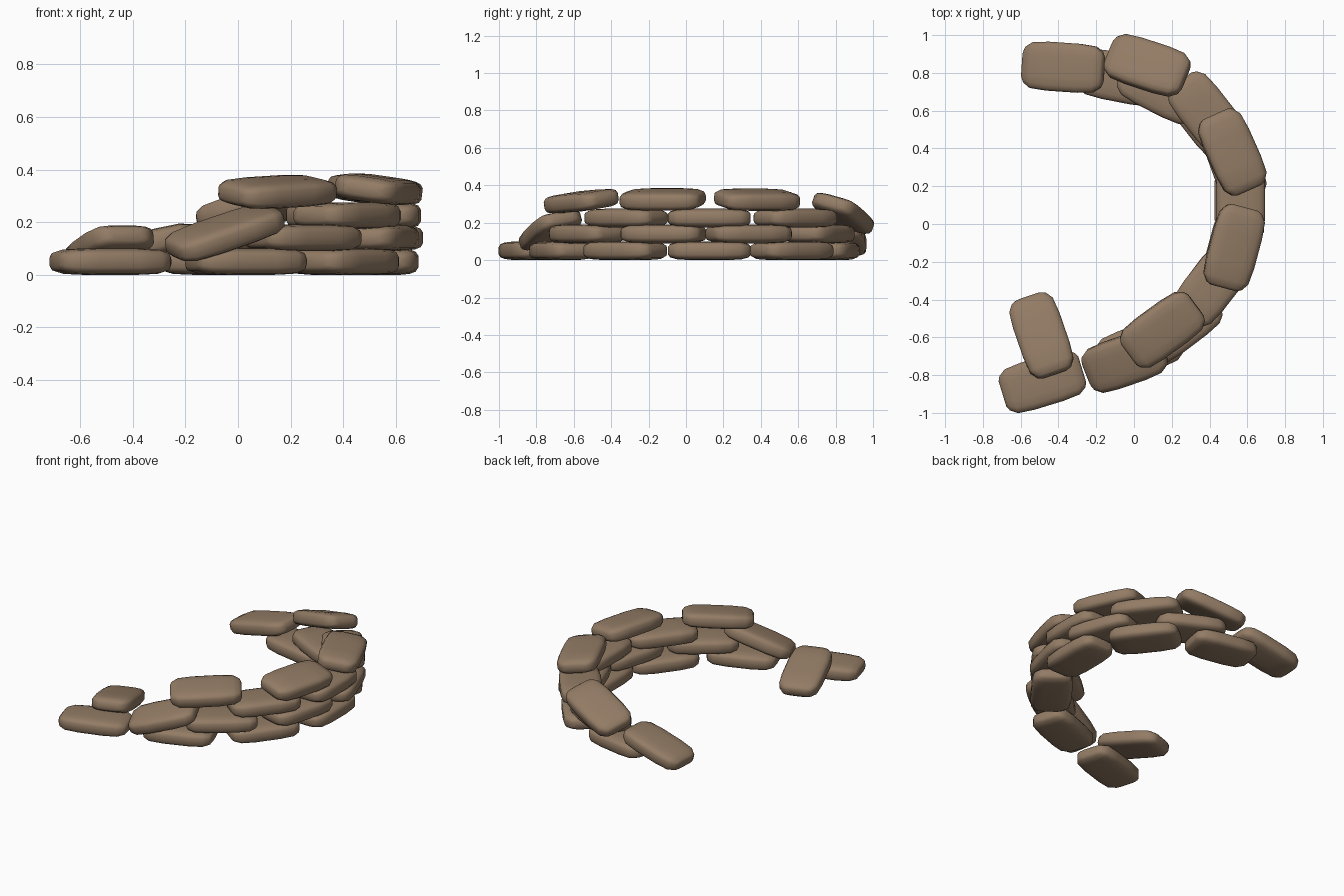
import bpy, bmesh, math
from mathutils import Matrix

if "Cube" in bpy.data.objects:
    bpy.data.objects.remove(bpy.data.objects["Cube"])

mat = bpy.data.materials.new("burlap_brown")
mat.diffuse_color = (0.29, 0.20, 0.13, 1)
mat.use_nodes = True
mat.node_tree.nodes["Principled BSDF"].inputs["Base Color"].default_value = mat.diffuse_color

# cross sections along one sandbag: x, half width, half height
SECTIONS = [(-0.221, 0.070, 0.022), (-0.209, 0.096, 0.036), (-0.170, 0.123, 0.047),
            (-0.08, 0.131, 0.051), (0.08, 0.131, 0.051),
            (0.170, 0.123, 0.047), (0.209, 0.096, 0.036), (0.221, 0.070, 0.022)]
SIDES = 16


def spow(v, p):
    return math.copysign(abs(v) ** p, v)


# shared sandbag mesh: lofted rounded rectangles with closed ends
bm = bmesh.new()
rings = []
for x, w, h in SECTIONS:
    ring = []
    for i in range(SIDES):
        a = 2 * math.pi * (i + 0.5) / SIDES
        ring.append(bm.verts.new((x, w * spow(math.cos(a), 0.5), h * spow(math.sin(a), 0.5))))
    rings.append(ring)
for r0, r1 in zip(rings, rings[1:]):
    for i in range(SIDES):
        j = (i + 1) % SIDES
        bm.faces.new((r0[i], r0[j], r1[j], r1[i]))
bm.faces.new(rings[0])
bm.faces.new(rings[-1][::-1])
bmesh.ops.recalc_face_normals(bm, faces=bm.faces)
for f in bm.faces:
    f.smooth = True
mesh = bpy.data.meshes.new("sandbag")
bm.to_mesh(mesh)
bm.free()
mesh.materials.append(mat)


def bag(name, x, y, z, yaw, pitch=0, roll=0):
    ob = bpy.data.objects.new(name, mesh)
    bpy.context.collection.objects.link(ob)
    r = math.radians
    ob.matrix_world = (Matrix.Translation((x, y, z)) @ Matrix.Rotation(r(yaw), 4, 'Z')
                       @ Matrix.Rotation(r(-pitch), 4, 'Y') @ Matrix.Rotation(r(roll), 4, 'X'))


# level courses: centre x, y, yaw
courses = {
    0.05: [(0.03, -0.665, 20), (0.41, -0.325, 53), (0.555, 0.125, 90), (0.38, 0.565, -52), (-0.07, 0.775, -11)],
    0.14: [(0.245, -0.53, 37), (0.525, -0.12, 75), (0.53, 0.335, -70), (0.14, 0.715, -27)],
    0.225: [(0.415, -0.32, 52), (0.565, 0.125, 90), (0.385, 0.585, -52)],
}
for level, (z, bags) in enumerate(courses.items()):
    for n, (x, y, yaw) in enumerate(bags):
        bag(f"course_{level}_sandbag_{n}", x, y, z, yaw)

# top course, leaning slightly outward
bag("top_sandbag_front", 0.15, -0.56, 0.315, 36, 3, 8)
bag("top_sandbag_right_front", 0.53, -0.125, 0.325, 75, 0, 8)
bag("top_sandbag_right_back", 0.52, 0.38, 0.323, -66, 0, -8)
bag("top_sandbag_back", 0.07, 0.84, 0.25, -18, 16, -15)

# slumped bags at the ends of the wall
bag("slumped_sandbag_front", -0.05, -0.725, 0.16, 19, 18, 10)
bag("slumped_sandbag_back", -0.375, 0.83, 0.108, -4, 14)

# loose pair in front left
bag("loose_sandbag_lower", -0.485, -0.835, 0.05, 17)
bag("loose_sandbag_leaning", -0.49, -0.59, 0.103, 109, -13)
